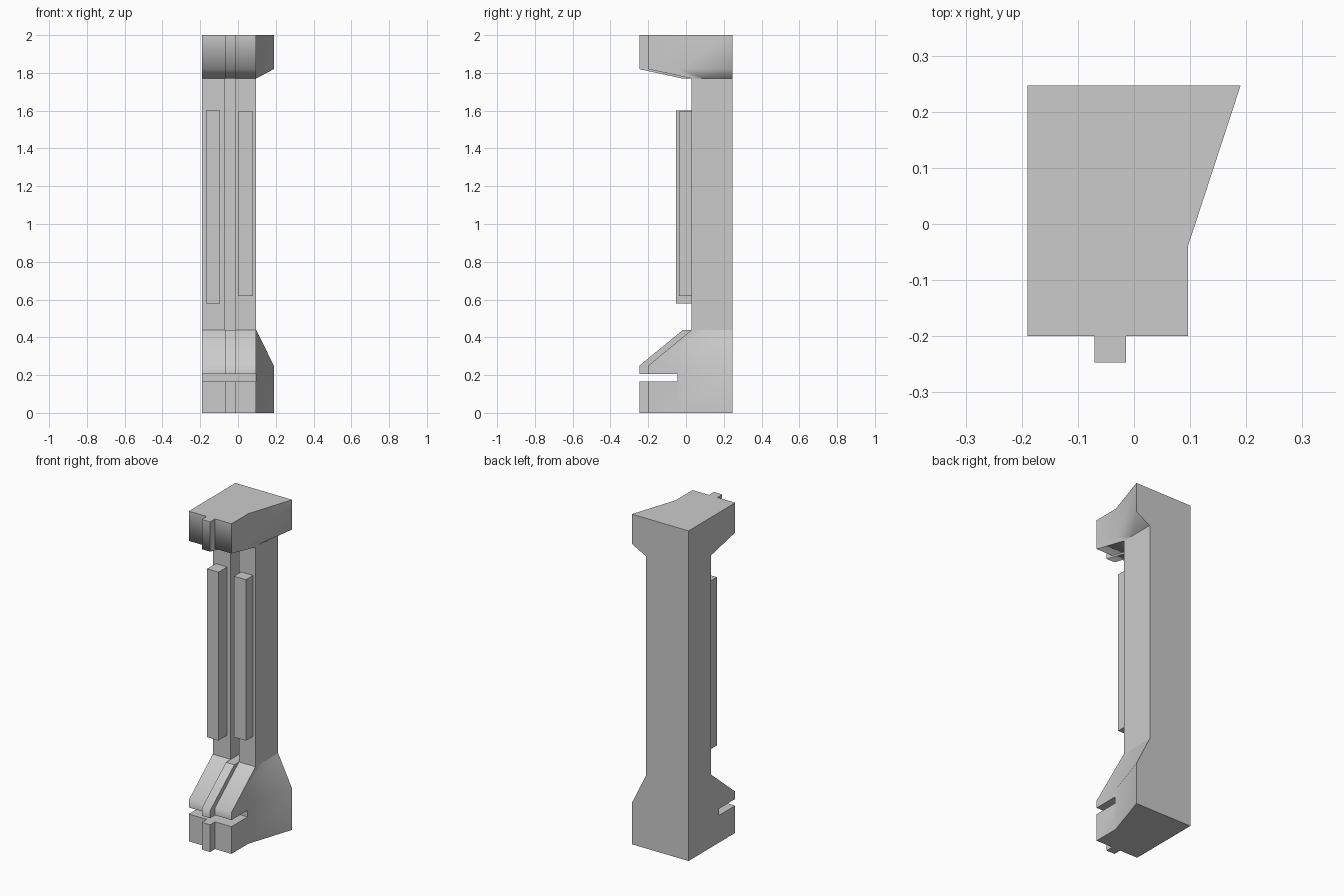
import bpy, bmesh, math

if "Cube" in bpy.data.objects:
    bpy.data.objects.remove(bpy.data.objects["Cube"])


def make(name, verts, faces):
    me = bpy.data.meshes.new(name)
    bm = bmesh.new()
    vs = [bm.verts.new(v) for v in verts]
    for f in faces:
        bm.faces.new([vs[i] for i in f])
    bmesh.ops.recalc_face_normals(bm, faces=bm.faces)
    bm.to_mesh(me)
    bm.free()
    ob = bpy.data.objects.new(name, me)
    bpy.context.collection.objects.link(ob)
    return ob


def loft(name, rings):
    """Skin a stack of equal-length rings and cap both ends."""
    n = len(rings[0])
    verts = [p for r in rings for p in r]
    faces = [tuple(range(n)), tuple(range(len(verts) - n, len(verts)))]
    for k in range(len(rings) - 1):
        for i in range(n):
            j = (i + 1) % n
            faces.append((k * n + i, k * n + j, (k + 1) * n + j, (k + 1) * n + i))
    return make(name, verts, faces)


def extrude_x(name, profile, x0, x1):
    return loft(name, [[(x, y, z) for y, z in profile] for x in (x0, x1)])


def box(name, x0, x1, y0, y1, z0, z1):
    return extrude_x(name, [(y0, z0), (y1, z0), (y1, z1), (y0, z1)], x0, x1)


def smooth(ob):
    """Smooth the flares but keep the column ends crisp."""
    for e in ob.data.edges:
        zs = [ob.data.vertices[i].co.z for i in e.vertices]
        if any(all(abs(z - s) < 1e-3 for z in zs) for s in (0.44, 1.77)):
            e.use_edge_sharp = True
    bpy.ops.object.select_all(action='DESELECT')
    ob.select_set(True)
    bpy.context.view_layer.objects.active = ob
    bpy.ops.object.shade_smooth_by_angle(angle=math.radians(80))


B = 0.247            # back plane
L, R = -0.19, 0.096  # left and right sides
RX0, RX1 = -0.07, -0.014  # rib and groove width

# Pillar body: wide base, slim column, wide head
wide = [(L, B), (L, -0.2), (R, -0.2), (R, -0.04), (0.19, B)]
slim = [(L, B), (L, 0.03), (R, 0.03), (R, 0.1), (R, B)]
levels = [(0, wide), (0.25, wide), (0.44, slim), (1.77, slim), (1.82, wide), (2, wide)]
body = loft("pillar_body", [[(x, y, z) for x, y in sec] for z, sec in levels])

# Horizontal slot in the base and vertical groove in the column
cutters = [box("slot_cutter", -0.3, 0.3, -0.4, -0.045, 0.165, 0.205),
           box("groove_cutter", RX0, RX1, -0.1, 0.13, 0.44, 1.77)]
bpy.context.view_layer.objects.active = body
for c in cutters:
    m = body.modifiers.new(c.name, 'BOOLEAN')
    m.operation, m.solver, m.object = 'DIFFERENCE', 'EXACT', c
    bpy.ops.object.modifier_apply(modifier=m.name)
for c in cutters:
    bpy.data.objects.remove(c)
smooth(body)

# Raised centre rib on base and head
box("base_rib_lower", RX0, RX1, -B, -0.2, 0, 0.165)
ribs = [extrude_x("base_rib_upper", [(-0.2, 0.205), (-B, 0.205), (-B, 0.25), (-0.015, 0.44),
                                     (0.03, 0.44), (-0.2, 0.25)], RX0, RX1),
        extrude_x("head_rib", [(-0.2, 2), (-B, 2), (-B, 1.82), (-0.02, 1.77),
                               (0.03, 1.77), (-0.2, 1.82)], RX0, RX1)]
for r in ribs:
    smooth(r)

# Long bars on the column front
box("left_bar", -0.17, -0.094, -0.053, 0.03, 0.58, 1.6)
box("right_bar", 0.0, 0.08, -0.038, 0.03, 0.62, 1.595)
